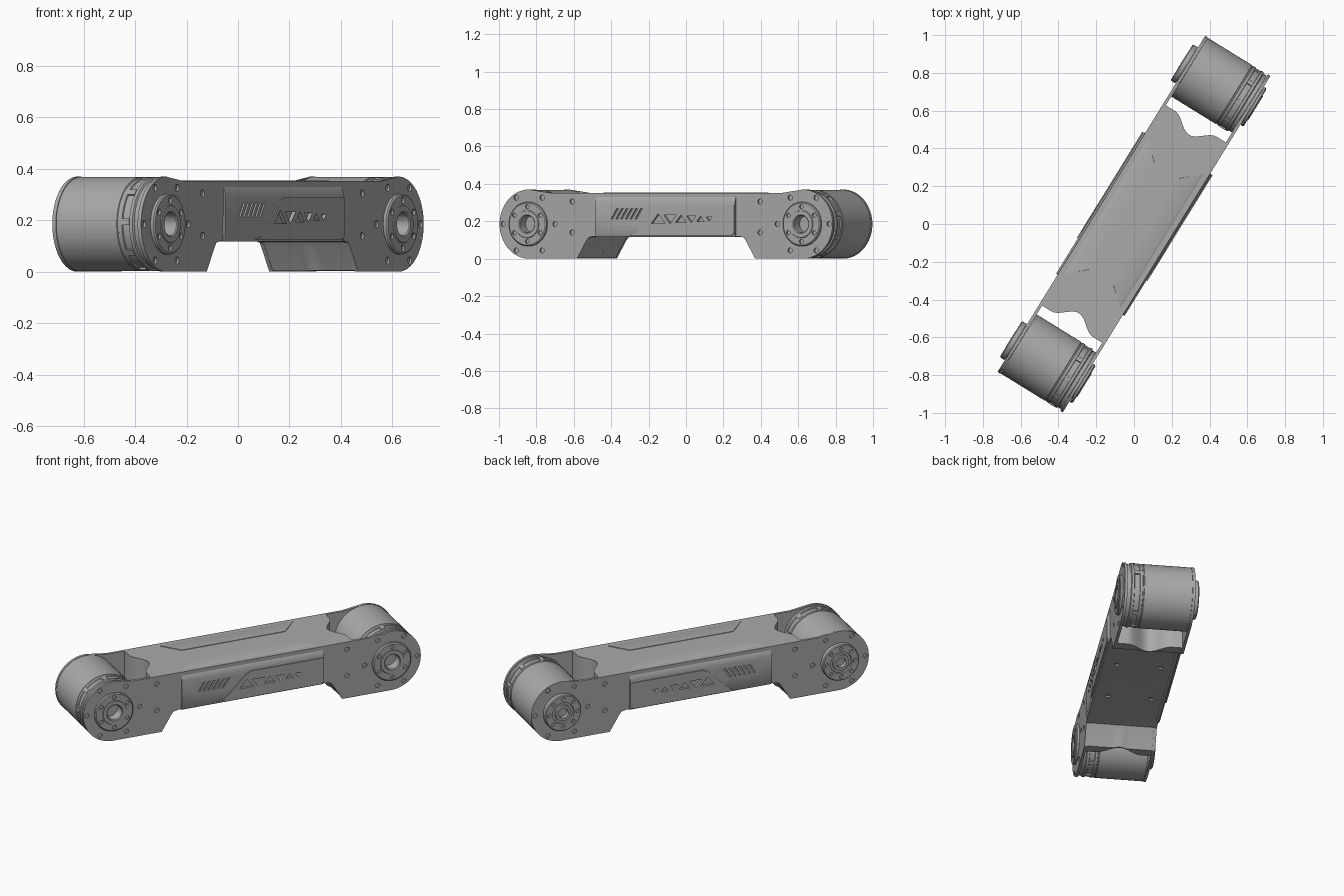
import bpy, bmesh, math
from mathutils import Vector

cube = bpy.data.objects.get("Cube")
if cube:
    bpy.data.objects.remove(cube, do_unlink=True)

TURN = math.radians(58.3)      # heading of the arm on the ground
AXIS, MID, RAD = 0.861, 0.185, 0.185   # joint offset, joint height, end radius
TOP, BELLY = 0.352, 0.12


def material(name, value):
    mat = bpy.data.materials.new(name)
    mat.use_nodes = True
    colour = (value, value, value, 1)
    mat.diffuse_color = colour
    mat.node_tree.nodes["Principled BSDF"].inputs["Base Color"].default_value = colour
    return mat


GREY = material("satin grey", 0.4)


def make(name, lofts):
    """One object from several capped lofts; points are (along, across, up)."""
    bm = bmesh.new()
    for rings in lofts:
        rows = [[bm.verts.new(Vector((u, -v, z))) for u, v, z in ring] for ring in rings]
        for a, b in zip(rows, rows[1:]):
            for i in range(len(a)):
                j = (i + 1) % len(a)
                bm.faces.new((a[i], a[j], b[j], b[i]))
        bm.faces.new(rows[0])
        bm.faces.new(rows[-1])
    bmesh.ops.recalc_face_normals(bm, faces=bm.faces)
    mesh = bpy.data.meshes.new(name)
    bm.to_mesh(mesh)
    bm.free()
    mesh.materials.append(GREY)
    obj = bpy.data.objects.new(name, mesh)
    obj.rotation_euler.z = TURN
    bpy.context.collection.objects.link(obj)
    return obj


def activate(obj):
    bpy.ops.object.select_all(action='DESELECT')
    obj.select_set(True)
    bpy.context.view_layer.objects.active = obj


def cut(obj, lofts):
    cutter = make("cutter", lofts)
    cutter.hide_render = True
    mod = obj.modifiers.new("cut", 'BOOLEAN')
    mod.operation, mod.solver, mod.object = 'DIFFERENCE', 'EXACT', cutter
    activate(obj)
    bpy.ops.object.modifier_apply(modifier=mod.name)
    bpy.data.objects.remove(cutter, do_unlink=True)


def smooth(obj):
    activate(obj)
    bpy.ops.object.shade_smooth_by_angle(angle=math.radians(32))


def circle(u, z, r, v, n=20):
    steps = [math.tau * i / n for i in range(n)]
    return [(u + r * math.cos(a), v, z + r * math.sin(a)) for a in steps]


def drill(u, z, r, v1, v2, n=20):
    return [circle(u, z, r, v1, n), circle(u, z, r, v2, n)]


def prism(outline, v1, v2):
    return [[(u, v, z) for u, z in outline] for v in (v1, v2)]


def around(u, r, count, start=0):
    angles = [start + math.tau * i / count for i in range(count)]
    return [(u + r * math.cos(a), MID + r * math.sin(a)) for a in angles]


# Side plates: rounded ends, feet and a raised middle
half = [(0.73, TOP)]
for i in range(33):
    a = math.radians(90 - 180 * i / 32)
    half.append((AXIS + RAD * math.cos(a), MID + RAD * math.sin(a)))
half += [(0.56, 0), (0.502, 0.095), (0.488, 0.113), (0.46, BELLY)]
outline = half + [(-u, z) for u, z in reversed(half)]
for side, label in ((1, "right"), (-1, "left")):
    plate = make(label + "_side_plate", [prism(outline, side * 0.187, side * 0.203)])
    holes = []
    for end in (-1, 1):
        holes.append(drill(end * AXIS, MID, 0.105, side * 0.17, side * 0.22, 48))
        spots = around(end * AXIS, 0.163, 6)
        spots += [(end * 0.59, 0.305), (end * 0.59, 0.14)]
        for u, z in spots:
            holes.append(drill(u, z, 0.014, side * 0.193, side * 0.22))
    cut(plate, holes)
    smooth(plate)

# Central body: flat top, arched belly, scooped ends that clear the joints
def section(v):
    scoop = 0.068 * (0.5 + 0.5 * math.cos(math.pi * min(1, abs(v) / 0.13)))
    end = 0.623 - scoop
    side = [(end, TOP), (end, 0.004), (min(0.56, end - 0.008), 0.004),
            (0.502, 0.097), (0.488, 0.115), (0.46, BELLY)]
    return [(u, v, z) for u, z in side + [(-u, z) for u, z in reversed(side)]]


body = make("central_body", [[section(-0.19 + 0.38 * i / 30) for i in range(31)]])
screws = []
for u in (-0.18, 0.18):
    for v in (-0.125, 0.125):
        ring = circle(u, v, 0.014, 0)
        screws.append([[(x, y, h) for x, _, y in ring] for h in (0.1, 0.13)])
cut(body, screws)
smooth(body)

# Side covers wrapping over the top edge, with vents and a raised lower panel
cover_profile = [(0.065, 0.355, 0.32), (0.16, 0.355, 0.405), (0.178, 0.351, 0.42),
                 (0.194, 0.341, 0.432), (0.206, 0.325, 0.438), (0.213, 0.3, 0.44),
                 (0.213, 0.13, 0.44), (0.205, 0.117, 0.44), (0.188, 0.117, 0.44),
                 (0.188, 0.335, 0.44), (0.065, 0.335, 0.32)]
panel_outline = [(-0.22, 0.125), (-0.18, 0.137), (-0.04, 0.275), (-0.01, 0.288),
                 (0.438, 0.288), (0.438, 0.14), (0.42, 0.125)]
vents = []
for i in range(6):
    u = -0.34 + 0.03 * i
    vents.append([(u, 0.212), (u + 0.012, 0.212), (u + 0.048, 0.268), (u + 0.036, 0.268)])
u = -0.04
for i in range(6):
    w = 0.044 - 0.005 * i
    flip = 1 if i % 2 == 0 else -1
    mid = 0.212 
    vents.append([(u - w, mid - flip * w * 0.55), (u + w, mid - flip * w * 0.55),
                  (u, mid + flip * w * 0.65)])
    u += 0.074 - 0.005 * i
for side, label in ((1, "right"), (-1, "left")):
    cover = make(label + "_side_cover", [[
        [(e * reach, side * v, z) for v, z, reach in cover_profile] for e in (-1, 1)]])
    panel = make(label + "_raised_panel", [prism(panel_outline, side * 0.21, side * 0.219)])
    cut(cover, [prism(shape, side * 0.203, side * 0.23) for shape in vents])
    cut(panel, [prism(shape, side * 0.203, side * 0.23) for shape in vents[6:]])
    smooth(cover)

# Joint motors: turned housings with stepped hubs on both faces
hub_profile = [(0.045, 0.165), (0.045, 0.222), (0.05, 0.226), (0.072, 0.226), (0.074, 0.222),
               (0.112, 0.222), (0.118, 0.217), (0.118, 0.205), (0.1, 0.205), (0.1, 0.186)]
shell_profile = [(0.176, 0.186), (0.176, 0.166), (0.183, 0.162), (0.183, 0.148),
                 (0.177, 0.146), (0.177, 0.116), (0.183, 0.114), (0.183, 0.1),
                 (0.18, 0.098), (0.18, 0.092), (0.183, 0.09), (0.183, -0.186)]
back_profile = [(0.1, -0.186), (0.1, -0.205), (0.112, -0.205), (0.112, -0.23),
                (0.107, -0.235), (0.066, -0.235), (0.064, -0.226), (0.05, -0.226),
                (0.048, -0.236), (0.03, -0.236), (0.03, -0.21)]
for end, label in ((-1, "lower"), (1, "upper")):
    centre = end * AXIS
    motor = make(label + "_joint_motor", [[
        circle(centre, MID, r, v, 72) for r, v in hub_profile + shell_profile + back_profile]])
    holes = [drill(u, z, 0.012, 0.212, 0.24) for u, z in around(centre, 0.093, 6, math.pi / 6)]
    holes += [drill(u, z, 0.011, -0.222, -0.25) for u, z in around(centre, 0.087, 8)]
    cut(motor, holes)
    smooth(motor)
    # Connector blocks bridging the housing groove
    blocks = []
    for i in range(9):
        mid = math.tau * i / 9 + 0.3
        shape = []
        for r, a in ((0.172, -0.07), (0.1845, -0.07), (0.1845, 0.07), (0.172, 0.07)):
            shape.append((centre + r * math.cos(mid + a), MID + r * math.sin(mid + a)))
        blocks.append(prism(shape, 0.115, 0.147))
    make(label + "_motor_connectors", blocks)
